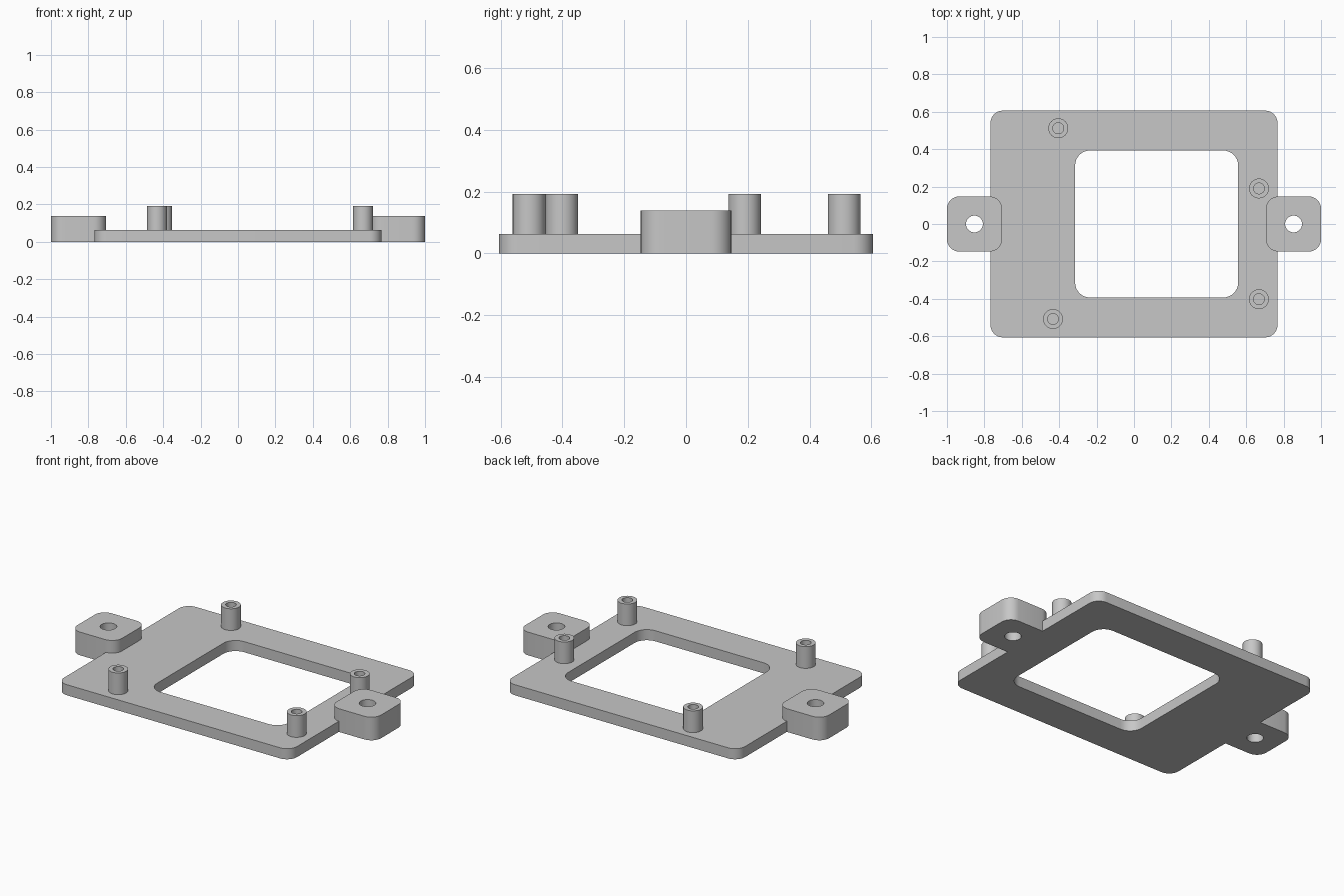
import bpy, bmesh, math

cube = bpy.data.objects.get("Cube")
if cube:
    bpy.data.objects.remove(cube, do_unlink=True)

grey = bpy.data.materials.new("light grey plastic")
GREY = (0.57, 0.57, 0.57, 1.0)
grey.use_nodes = True
grey.diffuse_color = GREY
grey.node_tree.nodes["Principled BSDF"].inputs["Base Color"].default_value = GREY

STEPS = 8  # segments per rounded corner


def outline(cx, cy, hx, hy, r):
    """Rounded rectangle; a circle when hx == hy == r."""
    pts = []
    for q, (sx, sy) in enumerate([(1, 1), (-1, 1), (-1, -1), (1, -1)]):
        for i in range(STEPS + 1):
            a = math.pi / 2 * (q + i / STEPS)
            pts.append((cx + sx * (hx - r) + r * math.cos(a),
                        cy + sy * (hy - r) + r * math.sin(a)))
    return pts


def pierced_block(name, outer, inner, z0, z1):
    """Solid with an outer outline and a matching hole through it."""
    bm = bmesh.new()
    rings = [[bm.verts.new((x, y, z)) for x, y in pts]
             for pts, z in ((outer, z0), (outer, z1), (inner, z1), (inner, z0))]
    n = len(outer)
    for k in range(4):
        a, b = rings[k], rings[(k + 1) % 4]
        for i in range(n):
            j = (i + 1) % n
            bm.faces.new((a[i], a[j], b[j], b[i]))
    bmesh.ops.remove_doubles(bm, verts=bm.verts, dist=1e-5)
    bmesh.ops.recalc_face_normals(bm, faces=bm.faces)
    mesh = bpy.data.meshes.new(name)
    bm.to_mesh(mesh)
    bm.free()
    mesh.materials.append(grey)
    obj = bpy.data.objects.new(name, mesh)
    bpy.context.collection.objects.link(obj)
    bpy.ops.object.select_all(action='DESELECT')
    obj.select_set(True)
    bpy.context.view_layer.objects.active = obj
    bpy.ops.object.shade_smooth_by_angle(angle=math.radians(30))
    return obj


PLATE_TOP = 0.063

# Base plate with its offset window
pierced_block("base_plate",
              outline(0, 0, 0.767, 0.606, 0.065),
              outline(0.121, 0, 0.436, 0.393, 0.08), 0, PLATE_TOP)

# Mounting lugs with screw holes
for side, s in (("left", 1), ("right", -1)):
    pierced_block(side + "_mounting_lug",
                  outline(s * 0.853, 0, 0.147, 0.147, 0.065),
                  outline(s * 0.853, 0, 0.045, 0.045, 0.045), 0, 0.138)

# Hollow standoffs, blind at the plate surface
standoffs = {
    "back_right": (-0.405, 0.512),
    "front_right": (-0.433, -0.508),
    "back_left": (0.668, 0.19),
    "front_left": (0.668, -0.402),
}
for place, (x, y) in standoffs.items():
    pierced_block(place + "_standoff",
                  outline(x, y, 0.053, 0.053, 0.053),
                  outline(x, y, 0.029, 0.029, 0.029), PLATE_TOP - 0.01, 0.192)
